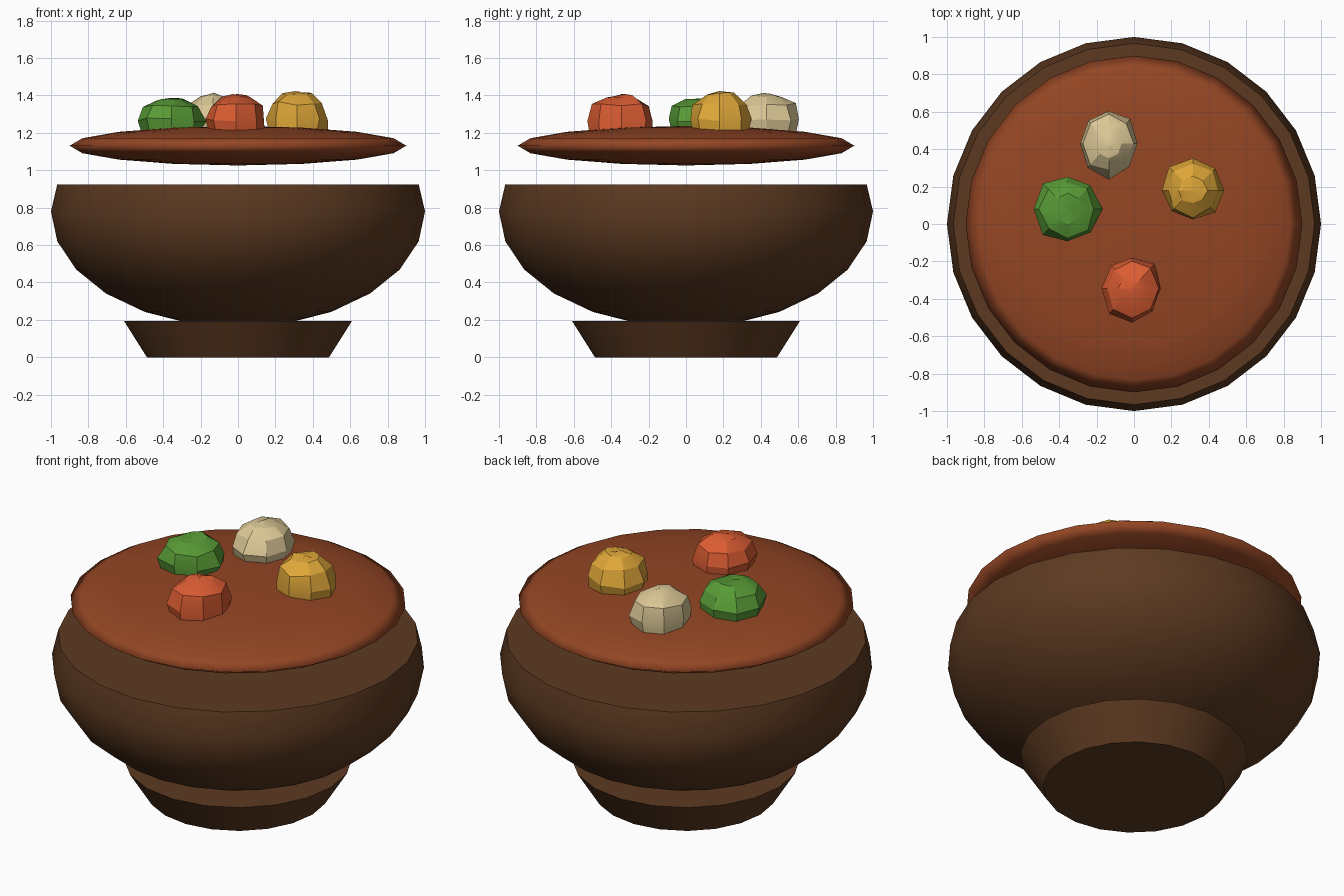
import bpy, bmesh, math, random

if "Cube" in bpy.data.objects:
    bpy.data.objects.remove(bpy.data.objects["Cube"], do_unlink=True)


def srgb(*rgb):
    return [((c / 255 + 0.055) / 1.055) ** 2.4 for c in rgb] + [1.0]


def material(name, *rgb):
    m = bpy.data.materials.new(name)
    m.use_nodes = True
    m.diffuse_color = srgb(*rgb)
    m.node_tree.nodes["Principled BSDF"].inputs["Base Color"].default_value = srgb(*rgb)
    return m


def lathe(name, profile, sides, mat, center=(0, 0), stretch=(1, 1), wobble=0, sharp=30):
    """Closed solid of stacked rings, listed bottom to top as (radius, z)."""
    bm = bmesh.new()
    rings = []
    for r, z in profile:
        ring = []
        for i in range(sides):
            a = math.tau * i / sides
            k = r * (1 + random.uniform(-wobble, wobble))
            dz = random.uniform(-wobble, wobble) * 0.12
            ring.append(bm.verts.new((center[0] + k * stretch[0] * math.cos(a),
                                      center[1] + k * stretch[1] * math.sin(a), z + dz)))
        rings.append(ring)
    for low, high in zip(rings, rings[1:]):
        for i in range(sides):
            j = (i + 1) % sides
            bm.faces.new((low[i], low[j], high[j], high[i]))
    bm.faces.new(rings[0][::-1])
    bm.faces.new(rings[-1])
    mesh = bpy.data.meshes.new(name)
    bm.to_mesh(mesh)
    bm.free()
    ob = bpy.data.objects.new(name, mesh)
    bpy.context.collection.objects.link(ob)
    mesh.materials.append(mat)
    bpy.ops.object.select_all(action='DESELECT')
    ob.select_set(True)
    bpy.context.view_layer.objects.active = ob
    bpy.ops.object.shade_smooth_by_angle(angle=math.radians(sharp))
    return ob


def arc(radius, height, z, start, stop, step):
    """Points on a squashed circle, by latitude in degrees."""
    points = []
    lat = start
    while lat <= stop:
        a = math.radians(lat)
        points.append((radius * math.cos(a), z + height * math.sin(a)))
        lat += step
    return points


random.seed(4)
wood = material("dark brown wood", 93, 58, 33)
broth = material("red brown broth", 148, 70, 36)

# Foot, bowl with flat top, and floating disc of soup
lathe("foot", [(0.487, 0), (0.61, 0.195)], 20, wood)
lathe("bowl", arc(1, 0.62, 0.78, -75, 0, 15) + [(0.966, 0.925)], 24, wood)
lathe("soup", [(0.02, 1.026)] + arc(0.9, 0.105, 1.131, -67.5, 67.5, 22.5) + [(0.02, 1.236)],
      24, broth, sharp=180)

# Faceted vegetable chunks: name, colour, centre, stretch, top height
chunks = [
    ("carrot_chunk", material("orange red", 218, 92, 50), (-0.01, -0.345), (0.95, 1.05), 1.40),
    ("pea_chunk", material("leaf green", 88, 155, 54), (-0.355, 0.08), (1.03, 1.07), 1.385),
    ("corn_chunk", material("golden yellow", 222, 166, 56), (0.315, 0.18), (1.0, 0.97), 1.415),
    ("potato_chunk", material("pale cream", 220, 200, 150), (-0.135, 0.43), (0.92, 1.05), 1.405),
]
for name, mat, center, stretch, top in chunks:
    rise = top - 1.27
    profile = [(0.155, 1.205), (0.17, 1.27), (0.142, 1.27 + rise * 0.6),
               (0.075, 1.27 + rise * 0.95), (0.01, top)]
    lathe(name, profile, 8, mat, center, stretch, wobble=0.08, sharp=25)
